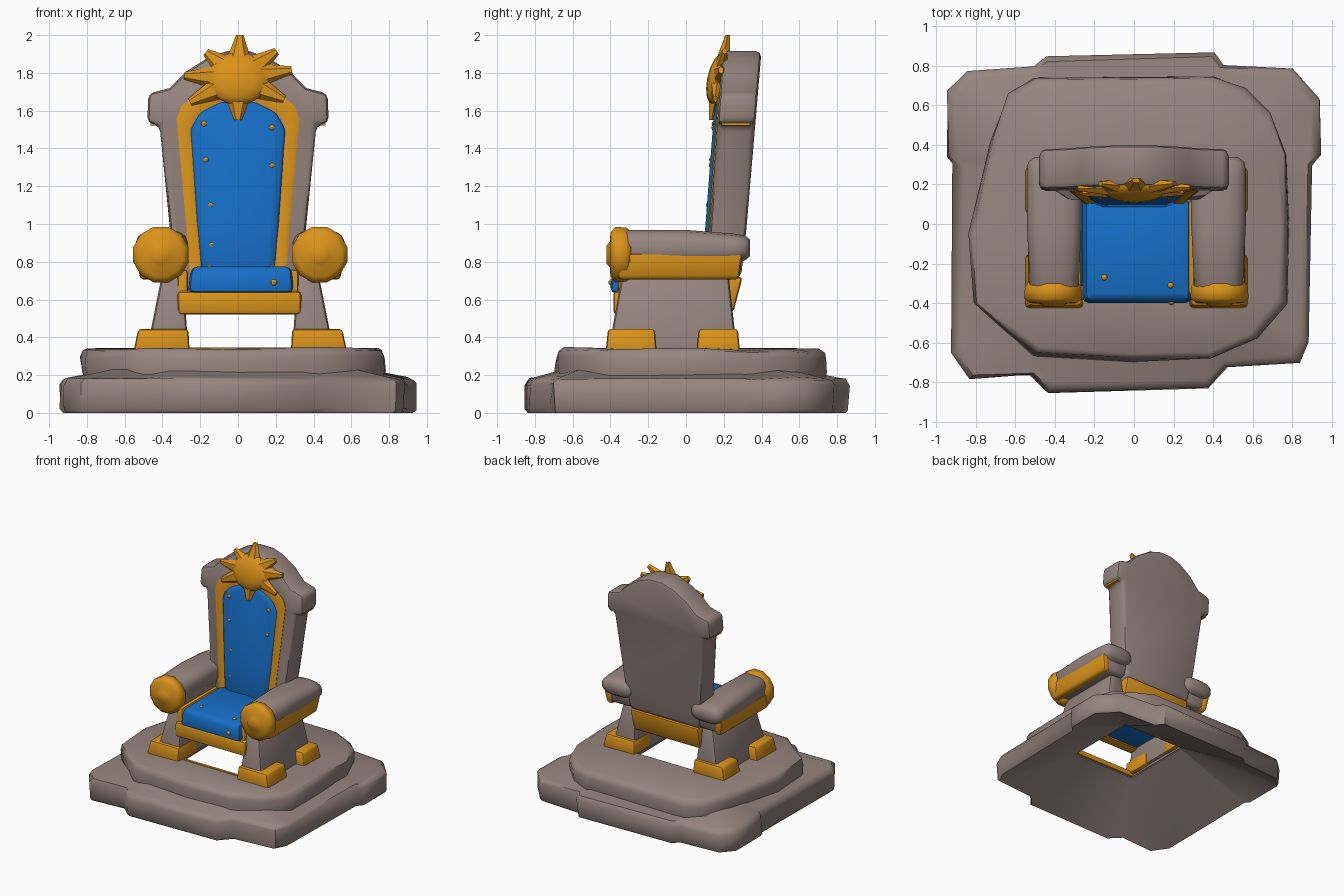
import bpy, bmesh, math, random
from mathutils import Vector

random.seed(4)
if "Cube" in bpy.data.objects:
    bpy.data.objects.remove(bpy.data.objects["Cube"])


def material(name, rgb):
    m = bpy.data.materials.new(name)
    m.use_nodes = True
    m.diffuse_color = (*rgb, 1)
    m.node_tree.nodes["Principled BSDF"].inputs["Base Color"].default_value = (*rgb, 1)
    return m


STONE = material("warm grey stone", (0.305, 0.235, 0.212))
GOLD = material("gold", (0.70, 0.29, 0.01))
BLUE = material("blue cloth", (0.008, 0.16, 0.58))
SIDES = ((1, "left"), (-1, "right"))


def finish(name, bm, mat, bevel=0.0, segments=2, angle=40):
    bmesh.ops.remove_doubles(bm, verts=bm.verts, dist=1e-4)
    bmesh.ops.recalc_face_normals(bm, faces=bm.faces)
    if bevel:
        edges = [e for e in bm.edges if e.calc_face_angle(0) > math.radians(35)]
        bmesh.ops.bevel(bm, geom=edges, offset=bevel, segments=segments,
                        profile=0.5, affect='EDGES', clamp_overlap=True)
    me = bpy.data.meshes.new(name)
    bm.to_mesh(me)
    bm.free()
    ob = bpy.data.objects.new(name, me)
    me.materials.append(mat)
    bpy.context.collection.objects.link(ob)
    bpy.ops.object.select_all(action='DESELECT')
    ob.select_set(True)
    bpy.context.view_layer.objects.active = ob
    bpy.ops.object.shade_smooth_by_angle(angle=math.radians(angle))


def loft(name, rings, mat, wrap=False, **kw):
    """Skin equal-length rings; cap both ends, or join last to first."""
    bm = bmesh.new()
    vs = [[bm.verts.new(p) for p in r] for r in rings]
    n = len(vs[0])
    pairs = list(zip(vs, vs[1:])) + ([(vs[-1], vs[0])] if wrap else [])
    for a, b in pairs:
        for i in range(n):
            j = (i + 1) % n
            bm.faces.new((a[i], a[j], b[j], b[i]))
    if not wrap:
        bm.faces.new(vs[0])
        bm.faces.new(vs[-1])
    finish(name, bm, mat, **kw)


def rect(x0, x1, y0, y1, z):
    return [(x0, y0, z), (x1, y0, z), (x1, y1, z), (x0, y1, z)]


def block(name, x, y, z, mat, top=None, bevel=0.02, side=1, shift=0.0):
    """Box from ranges; top = optional (x range, y range) for a taper."""
    tx, ty = top or (x, y)
    rings = [rect(*x, *y, z[0]), rect(*tx, *ty, z[1])]
    rings = [[(px * side + shift, py, pz) for px, py, pz in r] for r in rings]
    loft(name, rings, mat, bevel=bevel)


def section(cx, y, cz, hx, hz, n=12, power=1.0):
    """Rounded cross-section facing along y."""
    pts = []
    for i in range(n):
        a = math.tau * (i + 0.5) / n
        c, s = math.cos(a), math.sin(a)
        pts.append((cx + hx * math.copysign(abs(c) ** power, c), y,
                    cz + hz * math.copysign(abs(s) ** power, s)))
    return pts


# Stepped stone base with a rectangular opening and a sloping underside
def to_opening(p, z):
    x, y = p[0] * .6, p[1] * .75
    return (min(max(x, -.29), .3), min(max(y, -.37), .25), z)


def tier(name, outline, levels, hole_top, hole_low):
    rings = [[to_opening(p, hole_low) for p in outline]]
    for k, z in levels:
        w = 0.008 if z > 0.01 else 0
        rings.append([(x * k + random.uniform(-w, w), y * k + random.uniform(-w, w),
                       z + random.uniform(-w, w) - .015 * z * y) for x, y in outline])
    rings.append([to_opening(p, hole_top) for p in outline])
    loft(name, rings, STONE, wrap=True, angle=50)


lower = [(-.92, -.65), (-.83, -.78), (-.52, -.76), (-.43, -.85), (.38, -.83), (.47, -.73),
         (.83, -.7), (.88, -.6), (.9, .3), (.94, .35), (.94, .63), (.8, .78), (.45, .8),
         (.4, .86), (-.45, .84), (-.5, .79), (-.85, .77), (-.94, .67), (-.94, .34), (-.91, .3)]
upper = [(-.81, -.4), (-.64, -.55), (-.5, -.66), (0, -.69), (.4, -.68), (.62, -.58), (.77, -.4),
         (.78, 0), (.77, .35), (.69, .56), (.56, .68), (.4, .74), (-.5, .74), (-.64, .66),
         (-.72, .42), (-.83, -.05)]
tier("lower_step", lower, [(.985, 0), (1, .02), (1, .15), (.985, .178), (.95, .185)], .305, .295)
tier("upper_step", upper, [(.99, .17), (1, .22), (1, .29), (.985, .325), (.95, .338)], .34, .31)
block("opening_edge_trim", (-.29, .3), (-.375, -.355), (.305, .346), GOLD, bevel=0)

# Side supports, feet, arms
CHAIR_X = .012
for s, tag in SIDES:
    place = dict(side=s, shift=CHAIR_X)
    block(tag + "_side_support", (.275, .495), (-.41, .27), (.33, .78), STONE,
          top=((.305, .405), (-.33, .22)), bevel=.025, **place)
    for part, y in (("front", (-.425, -.155)), ("back", (.055, .285))):
        block(f"{tag}_{part}_foot", (.268, .565), y, (.325, .445), GOLD,
              top=((.275, .54), (y[0] + .012, y[1] - .01)), bevel=.018, **place)
    block(tag + "_arm_underside", (.31, .5), (-.35, .27), (.715, .85), STONE, bevel=.025,
          top=((.285, .53), (-.35, .3)), **place)
    block(tag + "_arm_band", (.47, .53), (-.36, .28), (.705, .845), GOLD, bevel=.022,
          top=((.49, .552), (-.37, .3)), **place)
    arm = [(-.37, .09, .07, .87), (-.31, .125, .1, .87), (0, .14, .095, .875),
           (.25, .14, .08, .87), (.31, .135, .068, .873), (.338, .1, .045, .873)]
    loft(tag + "_arm", [section(.415 * s + CHAIR_X, y, z, hx, hz, 16, .7)
                        for y, hx, hz, z in arm], STONE, angle=55)
    disc = [(-.29, .125), (-.315, .148), (-.375, .152), (-.4, .12), (-.403, .07), (-.42, .05)]
    loft(tag + "_arm_roundel", [section(.42 * s + CHAIR_X, y, .838, r, r) for y, r in disc],
         GOLD, angle=55)

# Seat frame and cushion
block("seat_front_rail", (-.32, .335), (-.385, -.29), (.52, .645), GOLD, bevel=.022)
block("seat_back_rail", (-.31, .31), (.16, .25), (.53, .72), GOLD, top=((-.315, .315), (.18, .3)))
for s, tag in SIDES:
    block(tag + "_seat_rail", (.265, .32), (-.36, .22), (.54, .76), GOLD, side=s)
block("seat_underside", (-.28, .28), (-.31, .18), (.535, .66), BLUE, bevel=.01)
block("seat_cushion", (-.265, .295), (-.405, .15), (.632, .775), BLUE,
      top=((-.25, .285), (-.385, .15)), bevel=.035)


# Backrest, leaning slightly backwards, cut upward behind the seat
def front_y(z):
    return .125 + .07 * (z - .95)


def back_y(z):
    return .305 + .085 * (z - .8)


def mirrored(half):
    return half + [(-x, z) for x, z in reversed(half) if x]


back = mirrored([(.32, .64), (.36, .98), (.415, 1.52), (.48, 1.535), (.475, 1.69), (.36, 1.72),
                 (.27, 1.81), (.16, 1.88), (.06, 1.915)])
loft("backrest", [[(x, front_y(z), z) for x, z in back],
                  [(x, back_y(z), max(z, .72)) for x, z in back]], STONE, bevel=.03)
for s, tag in SIDES:
    block(tag + "_shoulder_trim", (.4, .462), (.19, .34), (1.522, 1.545), GOLD, bevel=0, side=s)

# Padded back cushion: outline stacked with a shrinking, rising front
panel = mirrored([(.195, .74), (.215, 1.0), (.25, 1.5), (.2, 1.59), (.1, 1.64), (0, 1.66)])
layers = [(1, .02), (1, -.004), (.95, -.014), (.8, -.024)]
loft("back_cushion", [[(x * k, front_y(z) + d, 1.2 + (z - 1.2) * (.6 + .4 * k)) for x, z in panel]
                      for k, d in layers], BLUE, angle=50)

# Gold arch around the back cushion
half_arch = [((.25, .66), (.18, .66)), ((.275, 1.0), (.215, 1.0)), ((.325, 1.56), (.25, 1.5)),
             ((.3, 1.625), (.23, 1.56)), ((.22, 1.69), (.17, 1.61)), ((.12, 1.73), (.09, 1.65))]
arch = half_arch + [((-a[0], a[1]), (-b[0], b[1])) for a, b in reversed(half_arch)]
sections = []
for (ox, oz), (ix, iz) in arch:
    m, q = (ox * .8 + ix * .2, oz * .8 + iz * .2), (ox * .2 + ix * .8, oz * .2 + iz * .8)
    sections.append([(x, front_y(z) + d, z) for x, z, d in
                     ((ox, oz, .02), (ox, oz, -.004), (*m, -.01), (*q, -.01),
                      (ix, iz, -.006), (ix, iz, .02))])
loft("back_arch", sections, GOLD, angle=45)


# Sun crest: flattened boss with blunt rays
def sun_y(z):
    return .135 + .19 * (z - 1.55)


bm = bmesh.new()
bmesh.ops.create_uvsphere(bm, u_segments=14, v_segments=8, radius=1)
for v in bm.verts:
    z = 1.77 + v.co.z * .14
    v.co = Vector((v.co.x * .165, sun_y(z) - .005 + v.co.y * .06, z))
finish("sun_boss", bm, GOLD)
tips = [(.01, 2.0), (.205, 1.915), (.285, 1.815), (.245, 1.66), (0, 1.55),
        (-.255, 1.645), (-.285, 1.785), (-.17, 1.91)]
for i, (tx, tz) in enumerate(tips):
    d = Vector((tx, tz - 1.77)).normalized()
    rings = []
    for bx, bz, w, t in ((d.x * .1, 1.77 + d.y * .1, .066, .036), (tx, tz, .02, .012)):
        rings.append([(bx - d.y * w * a, sun_y(bz) + t * b, bz + d.x * w * a)
                      for a, b in ((1, 0), (.5, -1), (-.5, -1), (-1, 0), (-.5, 1), (.5, 1))])
    loft(f"sun_ray_{i + 1}", rings, GOLD)

# Small gold studs on the cushions
back_studs = [(x, front_y(z) - .012, z) for x, z in
              ((-.18, 1.53), (.18, 1.51), (-.17, 1.34), (.18, 1.31), (-.145, 1.1), (-.14, .89))]
seat_studs = [(-.15, -.27, .766), (.185, -.31, .766), (.19, -.393, .69)]
for i, spot in enumerate(back_studs + seat_studs):
    bm = bmesh.new()
    bmesh.ops.create_uvsphere(bm, u_segments=8, v_segments=6, radius=.018)
    bmesh.ops.translate(bm, verts=bm.verts, vec=spot)
    finish(f"stud_{i + 1}", bm, GOLD)
